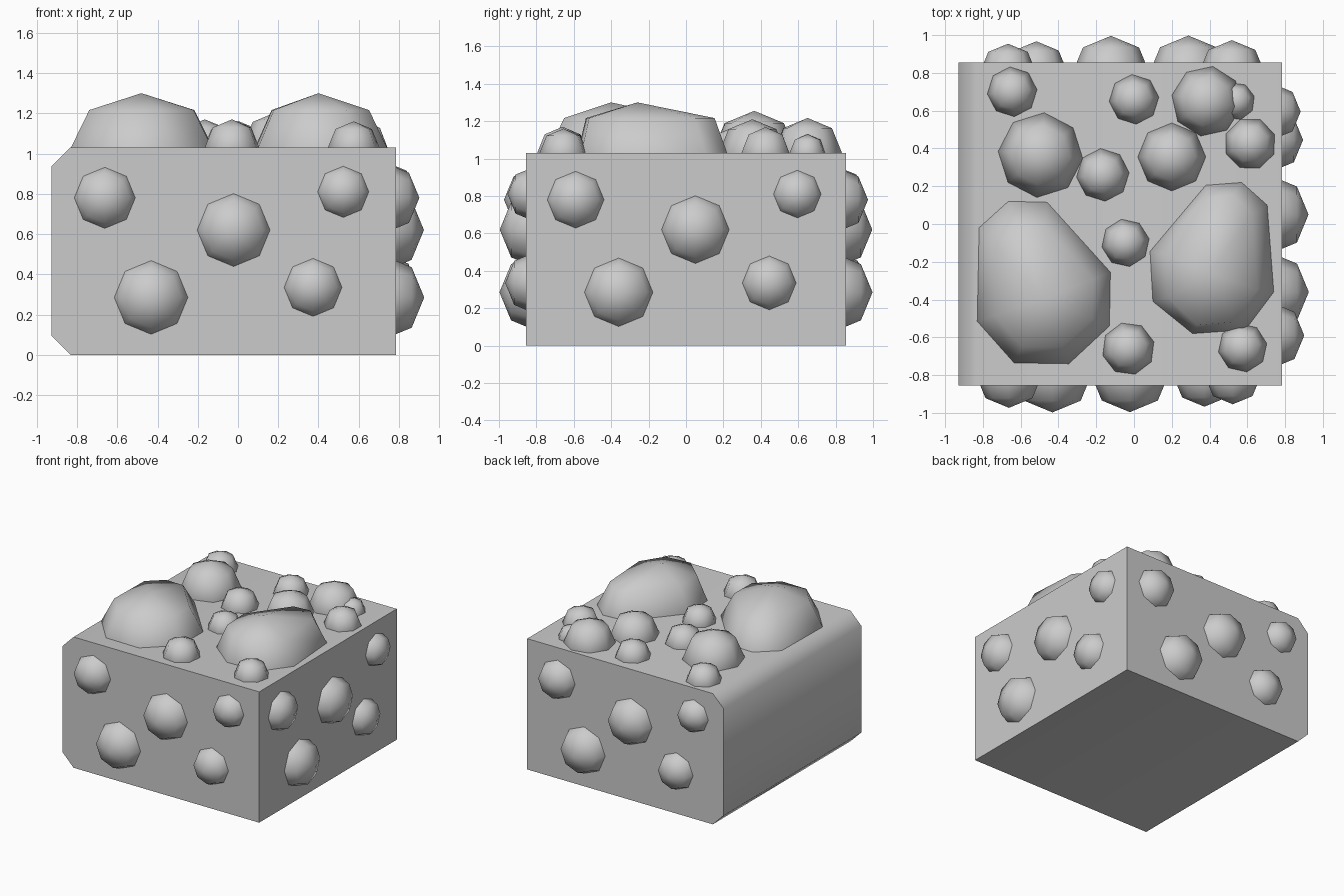
import bpy, bmesh
from math import radians, pi
from mathutils import Matrix, Vector

cube = bpy.data.objects.get("Cube")
if cube:
    bpy.data.objects.remove(cube, do_unlink=True)

grey = bpy.data.materials.new("stone_grey")
grey.use_nodes = True
colour = (0.6, 0.6, 0.6, 1)
grey.diffuse_color = colour
grey.node_tree.nodes["Principled BSDF"].inputs["Base Color"].default_value = colour

MID_X, HALF, TOP = -0.072, 0.856, 1.03


def finish(bm, name, angle):
    bmesh.ops.recalc_face_normals(bm, faces=bm.faces)
    mesh = bpy.data.meshes.new(name)
    bm.to_mesh(mesh)
    bm.free()
    mesh.materials.append(grey)
    ob = bpy.data.objects.new(name, mesh)
    bpy.context.collection.objects.link(ob)
    bpy.ops.object.select_all(action='DESELECT')
    ob.select_set(True)
    bpy.context.view_layer.objects.active = ob
    bpy.ops.object.shade_smooth_by_angle(angle=radians(angle))
    return ob


def bump(name, matrix, radius):
    # eight-sided sphere with its pole along the local z axis
    bm = bmesh.new()
    bmesh.ops.create_uvsphere(bm, u_segments=8, v_segments=4, radius=radius, matrix=matrix)
    return finish(bm, name, 80)


def boulder(name, outline, peak, ring_x, ring_y):
    # irregular dome: base outline, one shrunken ring, a peak
    bm = bmesh.new()
    px, py, pz = peak
    rise = pz - TOP
    loops = []
    for sx, sy, z in ((1, 1, TOP - 0.1), (1, 1, TOP), (ring_x, ring_y, TOP + 0.69 * rise)):
        loops.append([bm.verts.new((px + (x - px) * sx, py + (y - py) * sy, z)) for x, y in outline])
    tip = bm.verts.new(peak)
    n = len(outline)
    bm.faces.new(loops[0])
    for i in range(n):
        j = (i + 1) % n
        for low, high in zip(loops, loops[1:]):
            bm.faces.new((low[i], low[j], high[j], high[i]))
        bm.faces.new((loops[-1][i], loops[-1][j], tip))
    return finish(bm, name, 80)


# block with two bevelled long edges on one side
left, right, cut = MID_X - HALF, MID_X + HALF, 0.095
profile = [(right, 0), (right, TOP), (left + cut, TOP), (left, TOP - cut), (left, cut), (left + cut, 0)]
bm = bmesh.new()
face = bm.faces.new([bm.verts.new((x, -HALF, z)) for x, z in profile])
extruded = bmesh.ops.extrude_face_region(bm, geom=[face])
bmesh.ops.translate(bm, vec=(0, 2 * HALF, 0),
                    verts=[v for v in extruded["geom"] if isinstance(v, bmesh.types.BMVert)])
finish(bm, "block", 60)

# the same five wall bumps on the front, +x side and back
wall_bumps = [(-0.59, 0.78, 0.155), (0.05, 0.62, 0.185), (0.595, 0.81, 0.13),
              (-0.36, 0.285, 0.187), (0.445, 0.335, 0.147)]
for side, turn in (("front", 0), ("side", 90), ("back", 180)):
    place = Matrix.Translation((MID_X, 0, 0)) @ Matrix.Rotation(radians(turn), 4, 'Z')
    for i, (u, z, r) in enumerate(wall_bumps):
        size = r * 1.135
        local = Matrix.Translation((u, -HALF + size / 3, z)) @ Matrix.Rotation(pi / 2, 4, 'X')
        bump(f"{side}_bump_{i + 1}", place @ local, size)

# small round bumps on top: x, y, radius, turn in degrees
top_bumps = [(-0.645, 0.70, 0.132, 5), (0.0, 0.66, 0.132, 5), (0.385, 0.65, 0.187, -10),
             (0.54, 0.65, 0.1, 15), (0.615, 0.425, 0.138, 22), (-0.495, 0.365, 0.225, -5),
             (-0.165, 0.26, 0.14, 5), (0.2, 0.355, 0.18, 0), (-0.045, -0.1, 0.127, 10),
             (-0.03, -0.66, 0.14, 15), (0.575, -0.655, 0.13, 10)]
for i, (x, y, r, turn) in enumerate(top_bumps):
    spot = Matrix.Translation((x, y, TOP)) @ Matrix.Rotation(radians(turn), 4, 'Z')
    bump(f"top_bump_{i + 1}", spot, r)

# two large irregular boulders on top
boulder("left_boulder",
        [(-0.82, -0.02), (-0.665, 0.12), (-0.46, 0.115), (-0.125, -0.255),
         (-0.13, -0.54), (-0.345, -0.74), (-0.635, -0.735), (-0.83, -0.515)],
        (-0.48, -0.4, 1.3), 0.74, 0.74)
boulder("right_boulder",
        [(0.38, 0.205), (0.57, 0.22), (0.705, 0.1), (0.74, -0.36),
         (0.59, -0.56), (0.31, -0.58), (0.1, -0.41), (0.085, -0.145)],
        (0.4, -0.26, 1.3), 0.74, 0.86)
